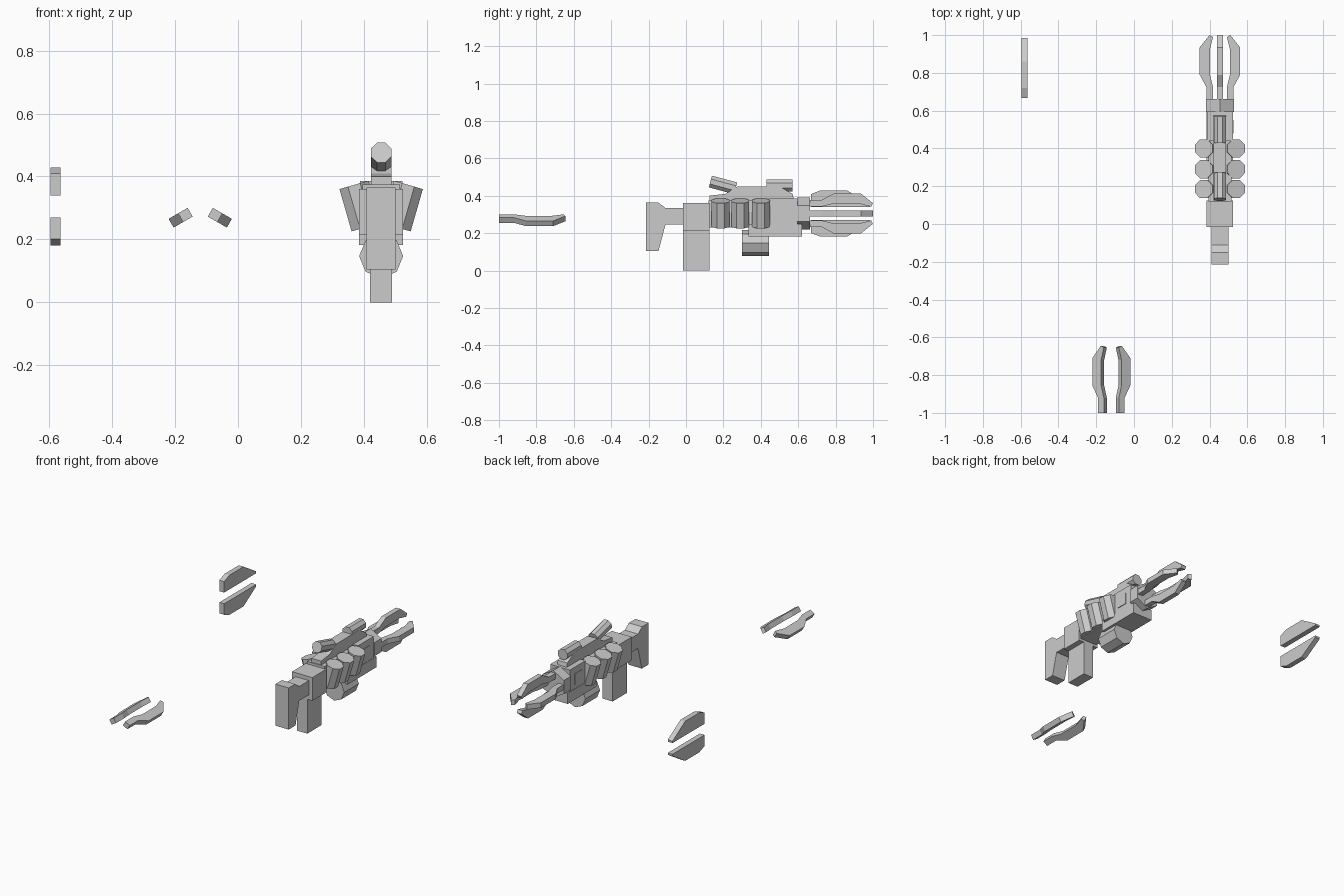
import bpy, bmesh
from math import radians, pi
from mathutils import Matrix, Vector

if "Cube" in bpy.data.objects:
    bpy.data.objects.remove(bpy.data.objects["Cube"])

GX, AXIS_Z = 0.455, 0.305   # gun centre line and bore height


def finish(name, bm, mat):
    bmesh.ops.transform(bm, matrix=mat, verts=bm.verts)
    bmesh.ops.recalc_face_normals(bm, faces=bm.faces)
    mesh = bpy.data.meshes.new(name)
    bm.to_mesh(mesh)
    bm.free()
    obj = bpy.data.objects.new(name, mesh)
    bpy.context.collection.objects.link(obj)
    return obj


def plate(name, profile, half, mat):
    """Extrude a (y, z) profile symmetrically along x."""
    bm = bmesh.new()
    face = bm.faces.new([bm.verts.new((-half, y, z)) for y, z in profile])
    ext = bmesh.ops.extrude_face_region(bm, geom=[face])
    verts = [v for v in ext["geom"] if isinstance(v, bmesh.types.BMVert)]
    bmesh.ops.translate(bm, vec=(2 * half, 0, 0), verts=verts)
    return finish(name, bm, mat)


def box(name, half, y0, y1, z0, z1):
    return plate(name, [(y0, z0), (y1, z0), (y1, z1), (y0, z1)], half, GUN)


def cylinder(name, sides, radius, length, loc, tilt=(0, 0), spin=0):
    """Low-poly prism along z, tilted by (angle, axis)."""
    bm = bmesh.new()
    bmesh.ops.create_cone(bm, cap_ends=True, segments=sides, radius1=radius,
                          radius2=radius, depth=length)
    rot = Matrix.Rotation(tilt[0], 4, tilt[1]) if tilt[1] else Matrix()
    return finish(name, bm, Matrix.Translation(loc) @ rot @ Matrix.Rotation(spin, 4, 'Z'))


GUN = Matrix.Translation((GX, 0, 0))

# Stock, grip and rear housing
plate("stock", [(-.215, .105), (-.147, .105), (-.11, .245), (-.015, .245),
                (-.015, .335), (-.11, .335), (-.15, .365), (-.215, .365)], .046, GUN)
box("grip", .035, -.015, .125, 0, .23)
box("rear_housing", .07, -.015, .125, .215, .36)

# Receiver, top ridge, lower rail and side panels
box("receiver", .06, .12, .595, .23, .375)
plate("top_ridge", [(.125, .36), (.125, .40), (.21, .41), (.275, .45), (.50, .45),
                    (.57, .41), (.58, .36)], .033, GUN)
box("front_housing", .068, .44, .595, .235, .385)
box("side_panel", .072, .48, .55, .275, .345)
box("lower_rail", .07, .335, .62, .183, .25)

# Underslung drum
cylinder("drum", 8, .07, .145, (GX, .3725, .147), (pi / 2, 'X'), pi / 8 * 0)

# Leaning canisters on both sides
for side in (-1, 1):
    for y in (.185, .29, .40):
        cylinder("canister", 8, .052, .14, (GX + side * .067, y, .306),
                 (side * radians(16), 'Y'), pi / 8)

# Sight tubes
cylinder("front_sight", 8, .035, .14, (GX, .50, .455), (pi / 2, 'X'), pi / 8)
cylinder("rear_sight", 8, .035, .14, (GX, .198, .458), (radians(90 - 15), 'X'), pi / 8)

# Hexagonal muzzle collar
cylinder("muzzle", 6, .085, .07, (GX, .628, AXIS_Z), (pi / 2, 'X'))

# Claw prongs: profile is (distance along barrel, radius)
CLAW = [(0, .037), (.08, .037), (.145, .053), (.28, .053), (.345, .037), (.355, .055),
        (.29, .107), (.145, .107), (.08, .072), (0, .072)]


def claws(name, loc, angles):
    for a in angles:
        mat = Matrix.Translation(loc) @ Matrix.Rotation(radians(a), 4, 'Y')
        plate(name, CLAW, .016, mat)


claws("barrel_claw", (GX, .645, AXIS_Z), (0, 90, 180, 270))
claws("spare_claw", (-.12, -1, AXIS_Z), (120, 240))

# Separate pair of blades, mirrored about the bore height
BLADE = [(.668, .035), (.985, .035), (.985, .047), (.86, .124), (.72, .124), (.668, .104)]
for s in (1, -1):
    plate("spare_blade", [(y, s * r) for y, r in BLADE], .0165,
          Matrix.Translation((-.58, 0, AXIS_Z)))
